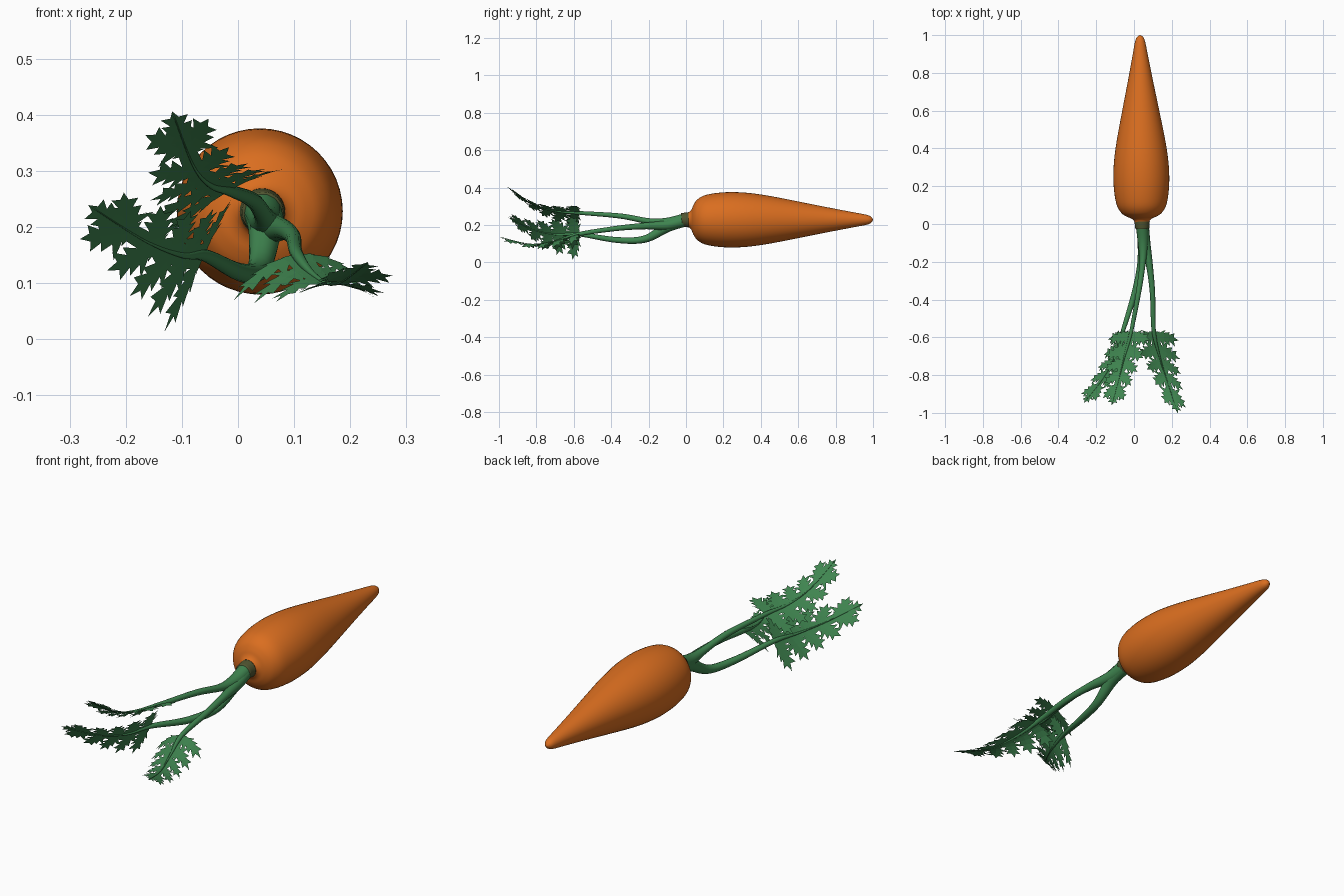
import bpy, bmesh, math
from mathutils import Vector

if "Cube" in bpy.data.objects:
    bpy.data.objects.remove(bpy.data.objects["Cube"])


def material(name, rgb):
    m = bpy.data.materials.new(name)
    m.diffuse_color = (*rgb, 1)
    m.use_nodes = True
    m.node_tree.nodes["Principled BSDF"].inputs["Base Color"].default_value = m.diffuse_color
    return m


ORANGE = material("carrot orange", (0.70, 0.155, 0.014))
GREEN = material("leaf green", (0.05, 0.235, 0.08))
OLIVE = material("dark olive", (0.08, 0.09, 0.03))


def spline(pts, t):
    """Catmull-Rom point at t in 0..1; works for tuples of any length."""
    n = len(pts) - 1
    f = min(max(t, 0), 1) * n
    i = min(int(f), n - 1)
    f -= i
    p1, p2 = pts[i], pts[i + 1]
    p0, p3 = pts[max(i - 1, 0)], pts[min(i + 2, n)]
    return [b + 0.5 * f * (c - a + f * (2 * a - 5 * b + 4 * c - d + f * (3 * (b - c) + d - a)))
            for a, b, c, d in zip(p0, p1, p2, p3)]


def finish(bm, name, mat, smooth=True):
    me = bpy.data.meshes.new(name)
    bm.to_mesh(me)
    bm.free()
    me.materials.append(mat)
    for p in me.polygons:
        p.use_smooth = smooth
    ob = bpy.data.objects.new(name, me)
    bpy.context.collection.objects.link(ob)
    return ob


def tube(name, pts, steps, sides, mat):
    """Sweep a circle along (x, y, z, radius) points, with capped ends."""
    bm = bmesh.new()
    rings = []
    for k in range(steps + 1):
        t = k / steps
        x, y, z, r = spline(pts, t)
        tan = (Vector(spline(pts, t + 0.01)[:3]) - Vector(spline(pts, t - 0.01)[:3])).normalized()
        a = tan.cross(Vector((0, 0, 1))).normalized()
        b = a.cross(tan)
        c = Vector((x, y, z))
        r = max(r, 0.001)
        rings.append([bm.verts.new(c + r * (a * math.cos(q) + b * math.sin(q)))
                      for q in (2 * math.pi * j / sides for j in range(sides))])
    for r0, r1 in zip(rings, rings[1:]):
        for j in range(sides):
            bm.faces.new((r0[j], r0[j - 1], r1[j - 1], r1[j]))
    bm.faces.new(rings[0])
    bm.faces.new(rings[-1])
    bmesh.ops.recalc_face_normals(bm, faces=bm.faces)
    return finish(bm, name, mat)


# carrot root: (y, radius) profile turned about the y direction
profile = [(0.000, 0.036), (0.018, 0.042), (0.030, 0.056), (0.040, 0.080), (0.060, 0.108),
           (0.100, 0.131), (0.170, 0.144), (0.250, 0.148), (0.340, 0.143), (0.450, 0.127),
           (0.600, 0.098), (0.750, 0.068), (0.880, 0.043), (0.950, 0.030), (0.980, 0.022),
           (0.994, 0.012), (1.000, 0.001)]
root = [(0.041 - 0.009 * y, y, 0.228, r) for y, r in profile]
tube("carrot_root", root, 64, 48, ORANGE)

# dark collar where the stems leave the root
tube("collar", [(0.043, 0.014, 0.228, 0.041), (0.043, 0.0, 0.228, 0.039),
                (0.044, -0.024, 0.226, 0.037)], 6, 32, OLIVE)


def lobe(bm, place, u0, side, ang, length, width, n=5):
    """One jagged leaflet: a strip either side of a vein, with a pointed tooth per step."""
    du, dv = math.cos(ang), side * math.sin(ang)

    def at(s, h):
        return bm.verts.new(place(u0 + du * s - dv * h, dv * s + du * h))

    def half(t):
        return width * (0.45 + 1.6 * t) if t < 0.35 else width * 1.01 * (1 - (t - 0.35) / 0.75)

    step = length / n
    mid = [at(k * step, 0) for k in range(n + 1)]
    for e in (-1, 1):
        val = [at(k * step, e * 0.6 * half(k / n)) for k in range(n)] + [mid[-1]]
        for k in range(n - 1):
            big = 1.55 if k % 2 else 1.15
            tip = at((k + 1.15) * step, e * big * half((k + 0.6) / n))
            bm.faces.new((mid[k], mid[k + 1], val[k + 1], val[k]))
            bm.faces.new((val[k], val[k + 1], tip))
        bm.faces.new((mid[n - 1], mid[n], val[n - 1]))


def leaf(name, curve, w0, w1, droop):
    """Feathered leaf laid on a bent rib, its width direction turning from w0 to w1."""
    bm = bmesh.new()
    L = 0.43
    w0, w1 = Vector(w0), Vector(w1)

    def place(u, v):
        t = u / L
        p = Vector(spline(curve, t)[:3])
        if t < 0:
            p += (Vector(curve[1][:3]) - p) * t
        elif t > 1:
            p += (p - Vector(curve[2][:3])) * (t - 1) * 3
        return p + v * w0.lerp(w1, min(max(t, 0), 1)) - Vector((0, 0, droop * v * v))

    # five pairs of leaflets, shorter and more forward towards the tip
    for k in range(5):
        f = k / 4
        for side in (-1, 1):
            lobe(bm, place, 0.025 + 0.30 * f, side, math.radians(78 - 34 * f),
                 0.155 - 0.058 * f, 0.047 - 0.012 * f)
    lobe(bm, place, 0.325, 1, 0, 0.115, 0.036)
    # blade along the rib
    n = 10
    rows = [[bm.verts.new(place(0.36 * k / n, s * 0.032 * (1 - 0.4 * k / n))) for s in (-1, 0, 1)]
            for k in range(n + 1)]
    for a, b in zip(rows, rows[1:]):
        for j in (0, 1):
            bm.faces.new((a[j], a[j + 1], b[j + 1], b[j]))
    # turn every face to look up
    bm.normal_update()
    for f in bm.faces:
        if f.normal.z < 0:
            f.normal_flip()
    finish(bm, name, GREEN, False)


# each sprig: stem path, leaf rib path (x, y, z, radius), width directions, droop
sprigs = {
    "upper": ([(0.044, -0.01, 0.228, 0.034), (0.048, -0.10, 0.212, 0.028),
               (0.046, -0.20, 0.220, 0.017), (0.026, -0.35, 0.248, 0.014)],
              [(-0.015, -0.57, 0.265, 0.010), (-0.05, -0.70, 0.275, 0.005),
               (-0.08, -0.82, 0.310, 0.002), (-0.115, -0.95, 0.400, 0.001)],
              (0.72, 0, 0.42), (0.85, -0.1, 0.2), 1.0),
    "left": ([(0.044, -0.01, 0.224, 0.034), (0.048, -0.10, 0.190, 0.029),
              (0.036, -0.22, 0.125, 0.020), (0.002, -0.37, 0.120, 0.016)],
             [(-0.06, -0.57, 0.150, 0.011), (-0.10, -0.70, 0.150, 0.005),
              (-0.165, -0.82, 0.175, 0.002), (-0.260, -0.94, 0.235, 0.001)],
             (0.36, 0, 0.80), (0.6, -0.3, 0.6), 0.8),
    "right": ([(0.046, -0.01, 0.224, 0.033), (0.060, -0.10, 0.200, 0.027),
               (0.082, -0.22, 0.195, 0.018), (0.098, -0.37, 0.182, 0.014)],
              [(0.105, -0.57, 0.152, 0.011), (0.135, -0.70, 0.115, 0.005),
               (0.175, -0.83, 0.098, 0.002), (0.228, -0.99, 0.135, 0.001)],
              (0.80, 0, 0.10), (0.85, -0.2, -0.05), 2.5),
}
for name, (stem, rib, w0, w1, droop) in sprigs.items():
    tube(name + "_stem", stem + rib, 40, 14, GREEN)
    leaf(name + "_leaf", rib, w0, w1, droop)
